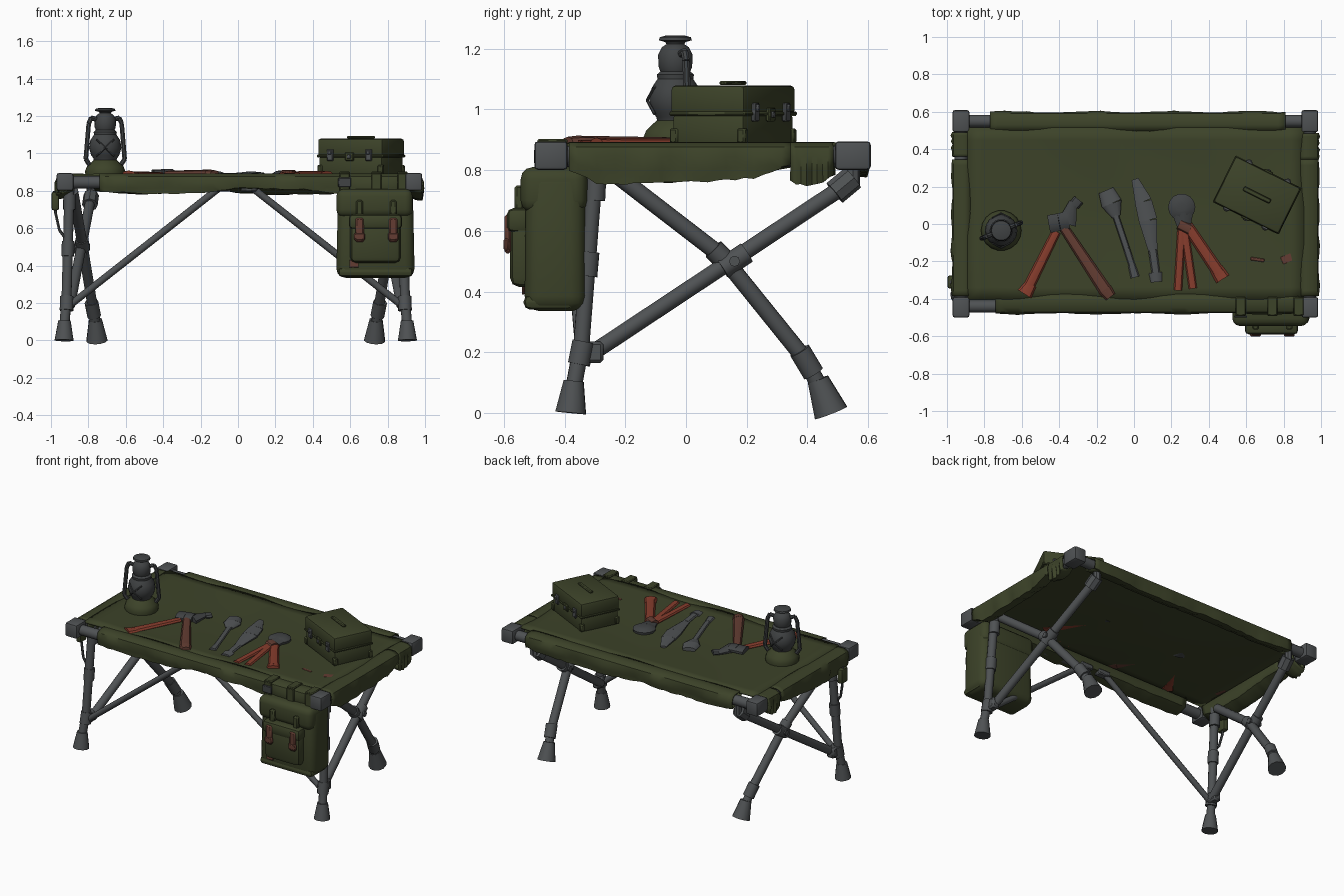
import bpy, bmesh, math, random
from mathutils import Vector, Matrix

if "Cube" in bpy.data.objects:
    bpy.data.objects.remove(bpy.data.objects["Cube"])
random.seed(4)

COL = {"olive canvas": (0.046, 0.056, 0.022), "steel grey": (0.078, 0.084, 0.088),
       "dark iron": (0.052, 0.056, 0.058), "red paint": (0.24, 0.046, 0.026),
       "brown leather": (0.125, 0.046, 0.032)}
NAMES = list(COL)
for n in NAMES:
    bpy.data.materials.new(n).diffuse_color = (*COL[n], 1)
GREEN, GREY, IRON, RED, BROWN = range(5)

def finish(name, bm, solid=0):
    bmesh.ops.recalc_face_normals(bm, faces=bm.faces)
    me = bpy.data.meshes.new(name)
    bm.to_mesh(me); bm.free()
    for n in NAMES:
        me.materials.append(bpy.data.materials[n])
    ob = bpy.data.objects.new(name, me)
    bpy.context.collection.objects.link(ob)
    if solid:
        m = ob.modifiers.new("thickness", "SOLIDIFY"); m.thickness = solid; m.offset = 0
    bpy.ops.object.select_all(action="DESELECT")
    ob.select_set(True); bpy.context.view_layer.objects.active = ob
    bpy.ops.object.shade_smooth_by_angle(angle=math.radians(38))
    return ob

def paint(verts, mat):
    for f in {f for v in verts for f in v.link_faces}:
        f.material_index = mat

# tapered round bar from p to q, optionally squashed in z
def bar(bm, p, q, r0, r1, mat, sides=10, flat=1):
    p, q = Vector(p), Vector(q)
    d = q - p
    M = Matrix.Translation((p + q) / 2) @ d.to_track_quat("Z", "Y").to_matrix().to_4x4()
    vs = bmesh.ops.create_cone(bm, cap_ends=True, segments=sides, radius1=r0, radius2=r1,
                               depth=d.length, matrix=M)["verts"]
    if flat != 1:
        for v in vs:
            v.co.z = p.z + (v.co.z - p.z) * flat
    paint(vs, mat)

def path(bm, pts, r, mat, sides=8, flat=1):
    for a, b in zip(pts, pts[1:]):
        bar(bm, a, b, r, r, mat, sides, flat)

def box(bm, c, size, mat, rot=0, bevel=0.006, seg=1, taper=1.0, M=None):
    T = M or Matrix.Identity(4)
    T = T @ Matrix.Translation(c) @ Matrix.Rotation(rot, 4, "Z")
    b = bmesh.new()
    bmesh.ops.create_cube(b, size=1, matrix=Matrix.Diagonal((*size, 1)))
    for v in b.verts:
        if v.co.z > 0:
            v.co.x *= taper; v.co.y *= taper
    bmesh.ops.bevel(b, geom=b.edges[:], offset=bevel, segments=seg, affect="EDGES", profile=0.5)
    for f in b.faces:
        f.material_index = mat
    b.transform(T)
    me = bpy.data.meshes.new("tmp"); b.to_mesh(me); b.free()
    bm.from_mesh(me); bpy.data.meshes.remove(me)

def lathe(bm, prof, c, mat, n=18):
    rings = [[bm.verts.new((c[0] + r * math.cos(i * math.tau / n), c[1] + r * math.sin(i * math.tau / n), z))
              for i in range(n)] for r, z in prof]
    for a, b in zip(rings, rings[1:]):
        for i in range(n):
            bm.faces.new((a[i], a[(i + 1) % n], b[(i + 1) % n], b[i])).material_index = mat
    bm.faces.new(rings[0]).material_index = mat
    bm.faces.new(rings[-1]).material_index = mat

# canvas top, gently sagging
bm = bmesh.new()
bmesh.ops.create_grid(bm, x_segments=24, y_segments=14, size=0.5)
for v in bm.verts:
    u, w = v.co.x, v.co.y
    v.co = (0.01 + u * 1.80, 0.055 + w * 0.92,
            0.884 - 0.016 * math.cos(math.pi * u) * math.cos(math.pi * w) + 0.002 * math.sin(17 * u + 9 * w))
finish("canvas_top", bm, 0.012)

# canvas sleeves wrapped round the rails; lows = hem heights along the edge
def sleeve(name, a, b, out, lows, n=24):
    bm = bmesh.new()
    a, b, out = Vector(a), Vector(b), Vector(out)
    rows = []
    for i in range(n + 1):
        t = i / n
        k = t * (len(lows) - 1); j = min(int(k), len(lows) - 2)
        low = lows[j] + (lows[j + 1] - lows[j]) * (k - j) + random.uniform(-.004, .004)
        wob = 0.004 * math.sin(t * 23) + random.uniform(-.002, .002)
        prof = [(-.015, .883), (.02, .889), (.055, .887), (.078, .874), (.086 + wob, .845),
                (.082 + 2 * wob, max(low, .8) if low > .8 else (low + .845) / 2), (.08 + wob, low),
                (.05, low + .004), (.0, min(low + .03, .82)), (-.015, .868)]
        p = a.lerp(b, t)
        rows.append([bm.verts.new((p.x + out.x * o, p.y + out.y * o, z)) for o, z in prof])
    for r, s in zip(rows, rows[1:]):
        for i in range(len(r) - 1):
            bm.faces.new((r[i], r[i + 1], s[i + 1], s[i]))
    finish(name, bm, 0.008)

sleeve("front_sleeve", (-.74, -.39, 0), (.88, -.39, 0), (0, -1, 0),
       [.80, .79, .785, .79, .81, .815, .81, .79, .785, .79], 40)
sleeve("back_sleeve", (-.77, .51, 0), (.81, .51, 0), (0, 1, 0),
       [.80, .785, .79, .80, .785, .78, .79, .80], 40)
sleeve("right_sleeve", (.90, -.385, 0), (.90, .345, 0), (1, 0, 0),
       [.80, .755, .757, .76, .765, .77, .78, .82])
sleeve("right_sleeve_end", (.90, .345, 0), (.90, .485, 0), (1, 0, 0), [.765, .75, .755, .79], 8)
sleeve("left_sleeve", (-.885, -.385, 0), (-.885, .345, 0), (-1, 0, 0),
       [.79, .76, .765, .76, .77, .78, .79, .815])
sleeve("left_sleeve_end", (-.885, .36, 0), (-.885, .49, 0), (-1, 0, 0), [.79, .755, .76, .79], 8)

# metal frame rails and corner blocks
bm = bmesh.new()
for y in (-.44, .55):
    bar(bm, (-.93, y, .845), (.94, y, .845), .034, .034, GREY, 12)
for x in (-.925, .94):
    bar(bm, (x, -.44, .845), (x, .55, .845), .034, .034, GREY, 12)
    for y, d in ((-.445, .11), (.55, .118)):
        box(bm, (x, y, .848), (.09, d, .094), GREY, bevel=.012, seg=2)
finish("top_frame", bm)

# folding legs, braces, collars and feet, one set per end
for s, side in ((-1, "left"), (1, "right")):
    P = lambda x, y, z: (s * x - .012, y, z)
    bm = bmesh.new()
    path(bm, [P(.918, -.375, .06), P(.905, -.345, .22), P(.888, -.295, .86)], .027, GREY, 12)
    bar(bm, P(.918, -.38, 0), P(.916, -.37, .105), .052, .034, GREY, 12)
    bar(bm, P(.905, -.353, .16), P(.903, -.338, .235), .037, .037, GREY, 10)
    bar(bm, P(.898, -.325, .45), P(.896, -.318, .53), .034, .034, GREY, 10)
    bar(bm, P(.890, -.30, .70), P(.888, -.296, .78), .034, .034, GREY, 10)
    box(bm, P(.893, -.315, .2), (.055, .085, .07), GREY, bevel=.01)
    finish(side + "_front_leg", bm)

    bm = bmesh.new()
    path(bm, [P(.745, .46, .05), P(.765, .39, .18), P(.82, .12, .515), P(.87, -.25, .80)], .028, GREY, 12)
    bar(bm, P(.742, .478, 0), P(.75, .435, .11), .058, .036, GREY, 12)
    bar(bm, P(.757, .42, .13), P(.772, .375, .205), .037, .037, GREY, 10)
    bar(bm, P(.815, .14, .49), P(.824, .09, .54), .036, .036, GREY, 10)
    finish(side + "_back_leg", bm)

    bm = bmesh.new()
    bar(bm, P(.885, -.32, .19), P(.775, .54, .76), .027, .027, GREY, 12)
    bar(bm, P(.83, .12, .475), P(.822, .20, .528), .036, .036, GREY, 10)
    bar(bm, P(.78, .49, .725), P(.773, .55, .775), .042, .042, GREY, 8)
    bar(bm, P(.773, .55, .75), P(.773, .55, .84), .024, .024, GREY, 8)
    bar(bm, P(.78, .16, .50), P(.87, .16, .50), .018, .018, GREY, 8)
    finish(side + "_cross_brace", bm)

    bm = bmesh.new()
    bar(bm, P(.885, -.345, .19), P(.07, -.40, .83), .019, .019, GREY, 10)
    box(bm, P(.07, -.40, .815), (.09, .05, .035), GREY, bevel=.006)
    finish(side + "_front_brace", bm)

# latched box
bm = bmesh.new()
M = Matrix.Translation((.658, .155, .883)) @ Matrix.Rotation(math.radians(-26.3), 4, "Z")
box(bm, (0, 0, .05), (.375, .262, .104), GREEN, bevel=.012, seg=2, M=M)
box(bm, (0, 0, .148), (.388, .272, .096), GREEN, bevel=.014, seg=2, M=M)
box(bm, (0, 0, .103), (.394, .278, .014), GREEN, bevel=.004, M=M)
box(bm, (0, 0, .204), (.16, .026, .014), GREEN, bevel=.005, M=M)
for sy in (-1, 1):
    for lx in (-.115, .115):
        box(bm, (lx, sy * .139, .108), (.036, .016, .062), GREY, bevel=.004, M=M)
        box(bm, (lx, sy * .146, .122), (.022, .014, .022), GREY, bevel=.004, M=M)
    box(bm, (0, sy * .139, .10), (.05, .014, .045), GREEN, bevel=.004, M=M)
    box(bm, (0, sy * .147, .10), (.022, .01, .02), GREY, bevel=.003, M=M)
    for sx in (-1, 1):
        box(bm, (sx * .18, sy * .124, .03), (.03, .03, .05), GREEN, bevel=.006, M=M)
finish("latched_box", bm)

# lantern: base, globe, chimney, cap, side posts and guard wires
bm = bmesh.new()
C = (-.71, -.035)
lathe(bm, [(.105, .878), (.108, .905), (.098, .93), (.072, .955), (.06, .965)], C, GREEN)
lathe(bm, [(.06, .96), (.064, .975), (.075, .99), (.087, 1.03), (.08, 1.07), (.06, 1.1), (.062, 1.115),
           (.05, 1.125), (.056, 1.14), (.058, 1.18), (.045, 1.205), (.03, 1.215), (.034, 1.222),
           (.055, 1.228), (.052, 1.238), (.03, 1.244)], C, IRON)
for s in (-1, 1):
    Q = lambda r, z: (C[0] + s * r, C[1] + s * r * .4, z)
    path(bm, [Q(.085, .94), Q(.104, .97), Q(.088, 1.16), Q(.075, 1.19), Q(.04, 1.18)], .013, IRON)
    for k in range(2):
        a0 = s * 1.57 - .6
        path(bm, [(C[0] + r * math.cos(a0 + t), C[1] + r * math.sin(a0 + t), 1.075 - .09 * (t / 1.2 if k else 1 - t / 1.2))
                  for t, r in ((0, .083), (.6, .093), (1.2, .083))], .005, IRON, 6)
finish("lantern", bm)

# hammer with a loose second handle
Z = .886
bm = bmesh.new()
path(bm, [(-.455, .0, Z + .006), (-.40, .01, Z + .008), (-.35, .02, Z + .008)], .05, IRON, 10, .45)
bar(bm, (-.36, .0, Z), (-.325, .12, Z), .055, .022, IRON, 10, .5)
bar(bm, (-.32, .10, Z), (-.295, .13, Z), .03, .03, IRON, 8, .5)
bar(bm, (-.415, -.04, Z), (-.56, -.33, Z), .024, .03, RED, 8, .6)
bar(bm, (-.55, -.32, Z), (-.585, -.375, Z), .032, .045, RED, 8, .5)
bar(bm, (-.375, -.02, Z + .006), (-.15, -.36, Z + .006), .026, .036, BROWN, 8, .6)
bar(bm, (-.155, -.35, Z + .006), (-.125, -.39, Z + .006), .038, .03, BROWN, 8, .6)
finish("hammer", bm)

# spoon and wrench
bm = bmesh.new()
bar(bm, (-.15, .18, Z - .002), (-.12, .11, Z - .002), .042, .056, GREY, 12, .4)
bar(bm, (-.12, .11, Z - .002), (-.095, .04, Z - .002), .056, .024, GREY, 12, .4)
path(bm, [(-.10, .05, Z), (-.04, -.13, Z), (.005, -.27, Z)], .018, GREY, 8, .5)
bar(bm, (-.012, -.22, Z), (.006, -.285, Z), .02, .024, GREY, 8, .5)
finish("spoon", bm)
bm = bmesh.new()
bar(bm, (.005, .24, Z), (.05, .12, Z), .02, .048, GREY, 10, .35)
bar(bm, (.05, .12, Z), (.075, .02, Z), .048, .052, GREY, 10, .35)
bar(bm, (.075, .02, Z), (.10, -.14, Z), .052, .026, GREY, 10, .35)
bar(bm, (.10, -.14, Z), (.118, -.27, Z), .024, .022, GREY, 8, .5)
bar(bm, (.115, -.26, Z), (.12, -.31, Z), .036, .03, GREY, 8, .4)
finish("wrench", bm)

# pincers with red grips
bm = bmesh.new()
lathe(bm, [(.07, Z - .012), (.073, Z + .006), (.05, Z + .02), (.02, Z + .024)], (.255, .09), IRON, 14)
bar(bm, (.26, .06, Z), (.27, -.04, Z), .06, .03, IRON, 10, .4)
bar(bm, (.285, -.01, Z), (.46, -.27, Z), .03, .034, RED, 8, .6)
bar(bm, (.44, -.24, Z), (.475, -.295, Z), .036, .042, RED, 8, .5)
bar(bm, (.255, -.01, Z), (.235, -.355, Z), .022, .022, RED, 8, .6)
bar(bm, (.27, -.03, Z), (.315, -.345, Z), .022, .022, RED, 8, .6)
bar(bm, (.24, .0, Z + .008), (.30, -.03, Z + .008), .03, .03, BROWN, 8, .6)
finish("pincers", bm)

# worn patches on the canvas
bm = bmesh.new()
for x, y, w, d, r in ((-.86, -.19, .03, .08, .2), (.66, -.19, .075, .018, -.15), (.83, -.18, .09, .045, .4)):
    box(bm, (x, y, .883), (w, d, .009), BROWN, rot=r, bevel=.003)
finish("worn_patches", bm)

# hanging backpack
bm = bmesh.new()
box(bm, (.735, -.43, .57), (.42, .205, .47), GREEN, bevel=.05, seg=3, taper=.95)
box(bm, (.73, -.435, .735), (.408, .22, .15), GREEN, bevel=.04, seg=3)
box(bm, (.735, -.535, .53), (.27, .09, .23), GREEN, bevel=.03, seg=2)
box(bm, (.735, -.548, .635), (.285, .085, .08), GREEN, bevel=.022, seg=2)
box(bm, (.735, -.45, .365), (.40, .17, .05), GREEN, bevel=.022, seg=2)
for x in (.65, .83):
    box(bm, (x, -.587, .59), (.045, .022, .13), BROWN, bevel=.008)
    box(bm, (x, -.593, .555), (.058, .018, .04), BROWN, bevel=.006)
    box(bm, (x, -.55, .70), (.036, .03, .1), GREEN, bevel=.008)
box(bm, (.62, -.537, .41), (.05, .008, .04), BROWN, bevel=.002)
for x in (.57, .74, .88):
    box(bm, (x, -.484, .83), (.055, .016, .13), GREEN, bevel=.005)
    box(bm, (x, -.44, .896), (.055, .10, .014), GREEN, bevel=.005)
box(bm, (.57, -.495, .845), (.07, .012, .05), IRON, bevel=.004)
finish("backpack", bm)

# loose strap and cord at the left front corner
bm = bmesh.new()
box(bm, (-.977, -.31, .745), (.04, .07, .1), GREEN, bevel=.012, seg=2)
path(bm, [(-.98, -.31, .80), (-.975, -.31, .68), (-.955, -.32, .59), (-.925, -.325, .55)], .008, IRON, 6)
finish("loose_strap", bm)

for m in bpy.data.materials:
    if m.users and not m.is_grease_pencil:
        m.use_nodes = True
        m.node_tree.nodes["Principled BSDF"].inputs["Base Color"].default_value = m.diffuse_color
